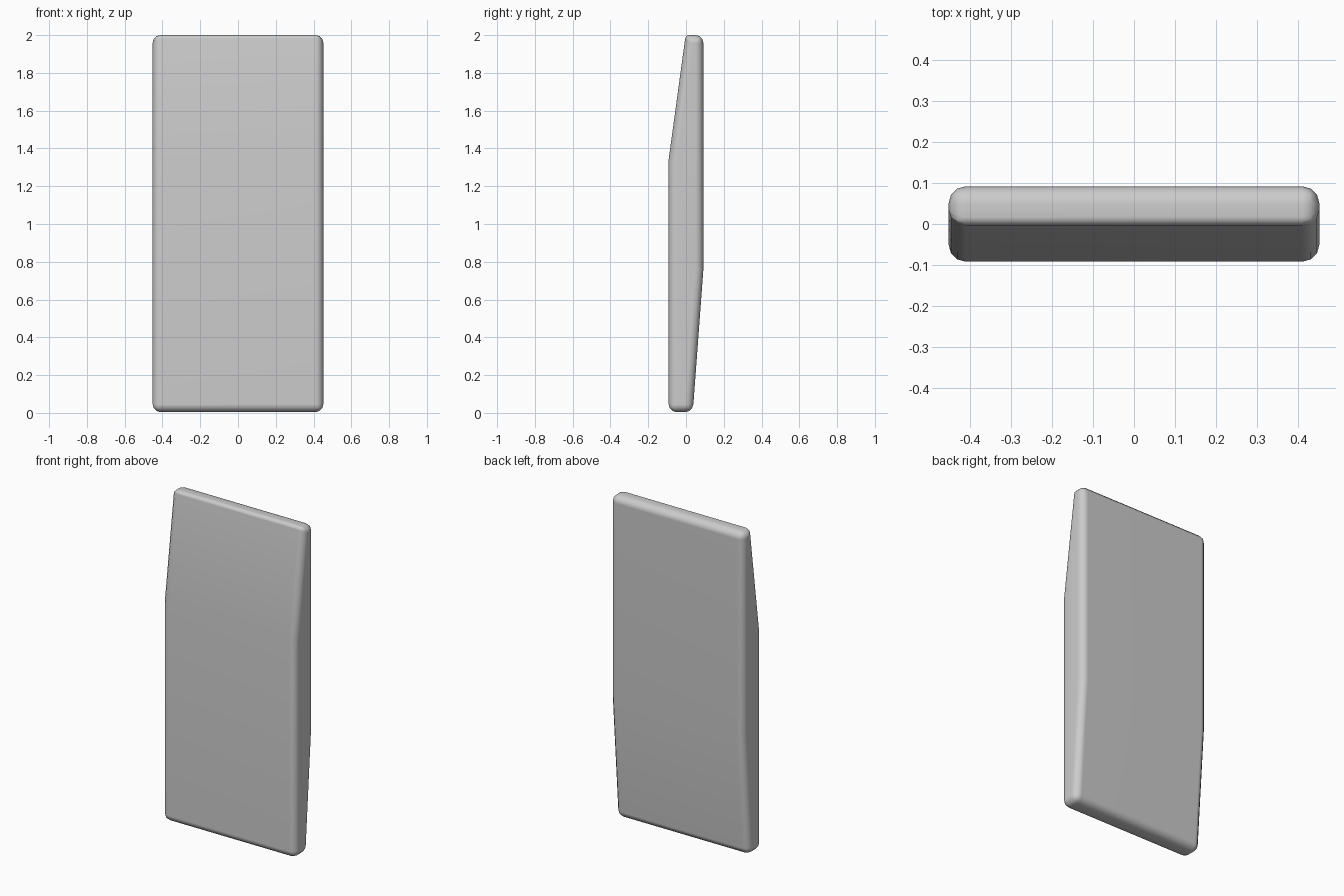
import bpy, bmesh

if "Cube" in bpy.data.objects:
    bpy.data.objects.remove(bpy.data.objects["Cube"])

HALF_WIDTH = 0.452
# side outline (y, z), anticlockwise from the lower front edge
outline = [(-0.092, 0.008), (0.036, 0.008), (0.092, 0.76),
           (0.092, 2.0), (-0.002, 2.0), (-0.092, 1.34)]

# slab body: outline extruded across the width
bm = bmesh.new()
face = bm.faces.new([bm.verts.new((-HALF_WIDTH, y, z)) for y, z in outline])
ext = bmesh.ops.extrude_face_region(bm, geom=[face])
bmesh.ops.translate(bm, vec=(2 * HALF_WIDTH, 0, 0),
                    verts=[v for v in ext["geom"] if isinstance(v, bmesh.types.BMVert)])
bmesh.ops.recalc_face_normals(bm, faces=bm.faces)
bmesh.ops.translate(bm, vec=(0, 0, -0.008 + 0.004), verts=[v for v in bm.verts if v.co.z < 0.1])

# rim edges are rounded; the shallow bends and the top front edge stay tighter
weight = bm.edges.layers.float.new("bevel_weight_edge")
for e in bm.edges:
    mid = (e.verts[0].co + e.verts[1].co) / 2
    across = abs(mid.x) < 0.01
    if across and 0.1 < mid.z < 1.9:
        e[weight] = 0.0
    elif across and mid.z > 1.9 and mid.y < 0.03:
        e[weight] = 0.45
    else:
        e[weight] = 1.0

mesh = bpy.data.meshes.new("slab_body")
bm.to_mesh(mesh)
bm.free()
slab = bpy.data.objects.new("slab_body", mesh)
bpy.context.collection.objects.link(slab)

# rounded rim
bevel = slab.modifiers.new("rounded_rim", "BEVEL")
bevel.limit_method = "WEIGHT"
bevel.width = 0.042
bevel.segments = 3

# smooth shading with flat large faces
bpy.context.view_layer.objects.active = slab
slab.select_set(True)
bpy.ops.object.modifier_apply(modifier=bevel.name)
bpy.ops.object.shade_smooth_by_angle(angle=0.6)
normals = slab.modifiers.new("face_normals", "WEIGHTED_NORMAL")
normals.keep_sharp = True
